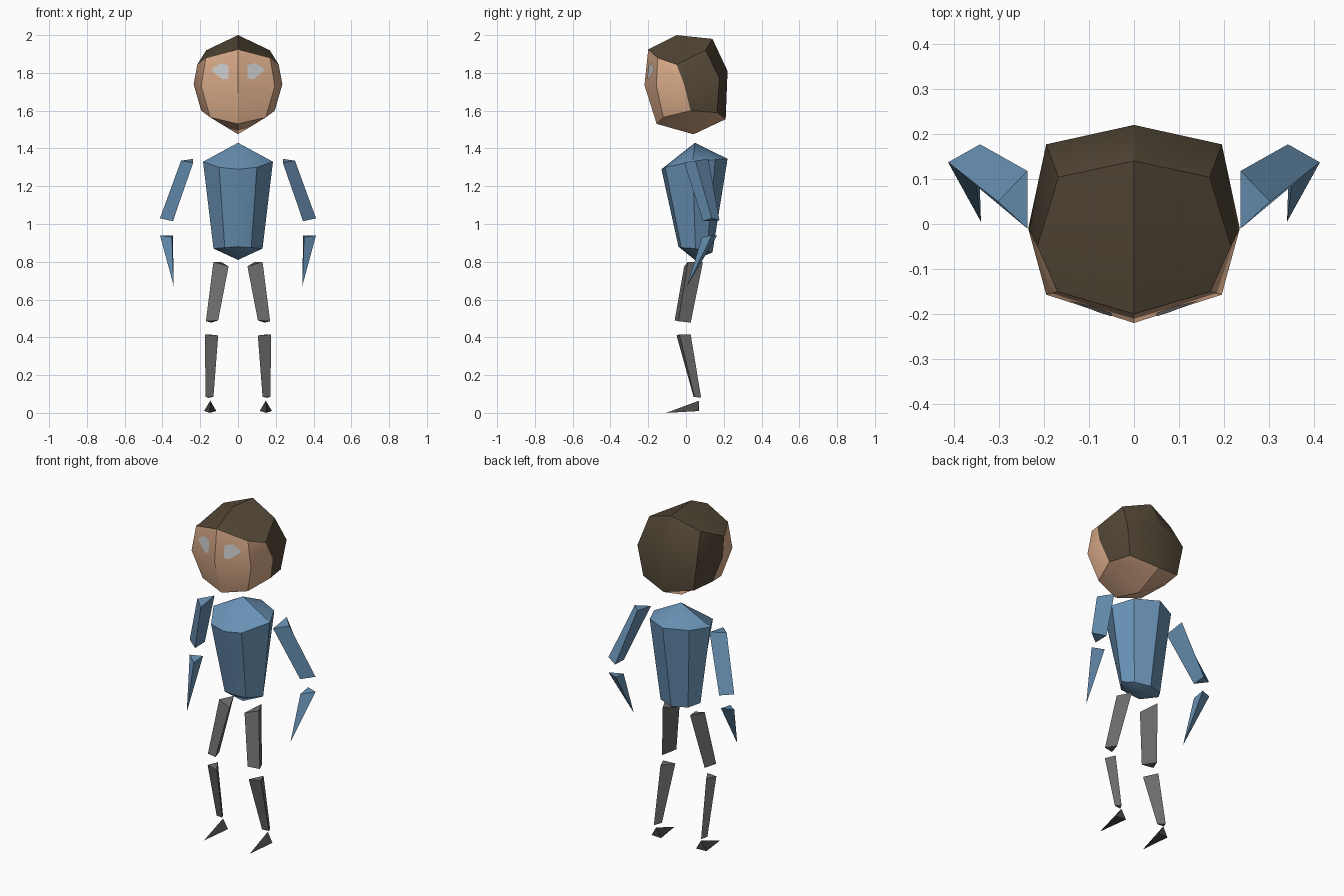
import bpy, bmesh, math
from mathutils import Vector
from mathutils.bvhtree import BVHTree

if "Cube" in bpy.data.objects:
    bpy.data.objects.remove(bpy.data.objects["Cube"])


def material(name, rgb):
    m = bpy.data.materials.new(name)
    m.diffuse_color = (*rgb, 1)
    m.use_nodes = True
    m.node_tree.nodes["Principled BSDF"].inputs["Base Color"].default_value = m.diffuse_color
    return m


SKIN = material("skin", (0.70, 0.41, 0.25))
HAIR = material("brown_hair", (0.088, 0.064, 0.038))
SHIRT = material("blue_shirt", (0.14, 0.285, 0.46))
TROUSERS = material("grey_trousers", (0.15, 0.15, 0.15))
SHOE = material("dark_shoe", (0.065, 0.062, 0.06))
EYE = material("pale_eye", (0.58, 0.58, 0.58))


def build(name, verts, faces, mats, indices=None, smooth=False, recalc=True):
    bm = bmesh.new()
    vs = [bm.verts.new(v) for v in verts]
    for i, f in enumerate(faces):
        face = bm.faces.new([vs[k] for k in f])
        if indices:
            face.material_index = indices[i]
    if recalc:
        bmesh.ops.recalc_face_normals(bm, faces=bm.faces)
    me = bpy.data.meshes.new(name)
    bm.to_mesh(me)
    bm.free()
    for m in mats:
        me.materials.append(m)
    ob = bpy.data.objects.new(name, me)
    bpy.context.collection.objects.link(ob)
    if smooth:
        bpy.ops.object.select_all(action='DESELECT')
        ob.select_set(True)
        bpy.context.view_layer.objects.active = ob
        bpy.ops.object.shade_smooth_by_angle(angle=math.radians(30))
    return ob


# Head: centre loop, a side loop on each half and a cheek point
# loop order: crown, back top, back, nape, chin base, chin, nose line, brow
centre = [(-0.05, 2.0), (0.14, 1.98), (0.22, 1.81), (0.21, 1.555),
          (0.04, 1.475), (-0.155, 1.53), (-0.22, 1.735), (-0.20, 1.925)]
side = [(0.215, -0.05, 1.845), (0.168, 0.104, 1.92), (0.195, 0.177, 1.77),
        (0.165, 0.165, 1.59), (0.195, 0.025, 1.60), (0.148, -0.12, 1.565),
        (0.195, -0.157, 1.73), (0.17, -0.15, 1.88)]
cheek = (0.235, -0.01, 1.74)
verts = [(0, y, z) for y, z in centre]
faces, colours = [], []
for s in (1, -1):
    base = len(verts)
    verts += [(s * x, y, z) for x, y, z in side + [cheek]]
    for i in range(8):
        j = (i + 1) % 8
        faces.append((i, j, base + j, base + i))
        colours.append(1 if i in (0, 1, 2, 7) else 0)
    for i in (0, 2, 4, 6):
        faces.append((base + 8, base + i, base + i + 1, base + (i + 2) % 8))
        colours.append(1 if i in (0, 2) else 0)
head = build("head", verts, faces, [SKIN, HAIR], colours, smooth=True)

# Eyes: thin plates laid on the face
tree = BVHTree.FromPolygons([v.co[:] for v in head.data.vertices],
                            [p.vertices[:] for p in head.data.polygons])
outline = [(0.143, 1.815), (0.125, 1.832), (0.09, 1.852), (0.05, 1.84),
           (0.05, 1.77), (0.08, 1.765)]
for s, label in ((1, "left"), (-1, "right")):
    pts = []
    for x, z in outline + [(0.085, 1.81)]:
        hit = tree.ray_cast(Vector((s * x, -1, z)), Vector((0, 1, 0)))[0]
        pts.append((s * x, hit.y - 0.005, z))
    n = len(outline)
    tris = [(n, i, (i + 1) % n) if s < 0 else (n, (i + 1) % n, i) for i in range(n)]
    build("eye_" + label, pts, tris, [EYE], recalc=False)

# Torso: two eight-sided rings closed by a point at neck and hips
chest = [(0, -0.13, 1.29), (0.10, -0.11, 1.30), (0.185, 0.035, 1.33),
         (0.13, 0.155, 1.34), (0, 0.22, 1.345)]
waist = [(0, -0.04, 0.88), (0.07, -0.025, 0.875), (0.13, 0.05, 0.87),
         (0.09, 0.11, 0.855), (0, 0.14, 0.85)]


def full_ring(half):
    return half + [(-x, y, z) for x, y, z in reversed(half[1:-1])]


verts = full_ring(chest) + full_ring(waist) + [(0, 0.047, 1.43), (0, 0.047, 0.81)]
faces = []
for i in range(8):
    j = (i + 1) % 8
    faces += [(i, j, 8 + j, 8 + i), (16, j, i), (17, 8 + i, 8 + j)]
build("torso", verts, faces, [SHIRT], smooth=True)

# Limbs: three-sided prisms (six points) and spikes (four points)
limbs = [
    ("upper_arm", SHIRT,
     [(0.237, 0.118, 1.345), (0.237, -0.01, 1.325), (0.302, 0.05, 1.335),
      (0.342, 0.177, 1.02), (0.345, 0.09, 1.015), (0.413, 0.137, 1.03)]),
    ("forearm", SHIRT,
     [(0.345, 0.165, 0.94), (0.35, 0.085, 0.93), (0.413, 0.137, 0.94),
      (0.34, 0.005, 0.67)]),
    ("thigh", TROUSERS,
     [(0.05, -0.01, 0.775), (0.13, 0.01, 0.80), (0.09, 0.09, 0.80),
      (0.105, -0.06, 0.49), (0.17, -0.04, 0.485), (0.14, 0.025, 0.478)]),
    ("shin", TROUSERS,
     [(0.105, -0.05, 0.41), (0.175, -0.035, 0.415), (0.15, 0.025, 0.415),
      (0.13, 0.04, 0.085), (0.172, 0.045, 0.085), (0.155, 0.08, 0.08)]),
    ("foot", SHOE,
     [(0.115, 0.07, 0.01), (0.18, 0.065, 0.01), (0.147, 0.07, 0.065),
      (0.15, -0.105, 0.0)]),
]
prism = [(0, 1, 2), (3, 4, 5), (0, 1, 4, 3), (1, 2, 5, 4), (2, 0, 3, 5)]
spike = [(0, 1, 2), (0, 1, 3), (1, 2, 3), (2, 0, 3)]
for s, label in ((1, "left"), (-1, "right")):
    for name, mat, pts in limbs:
        build(name + "_" + label, [(s * x, y, z) for x, y, z in pts],
              prism if len(pts) == 6 else spike, [mat])
